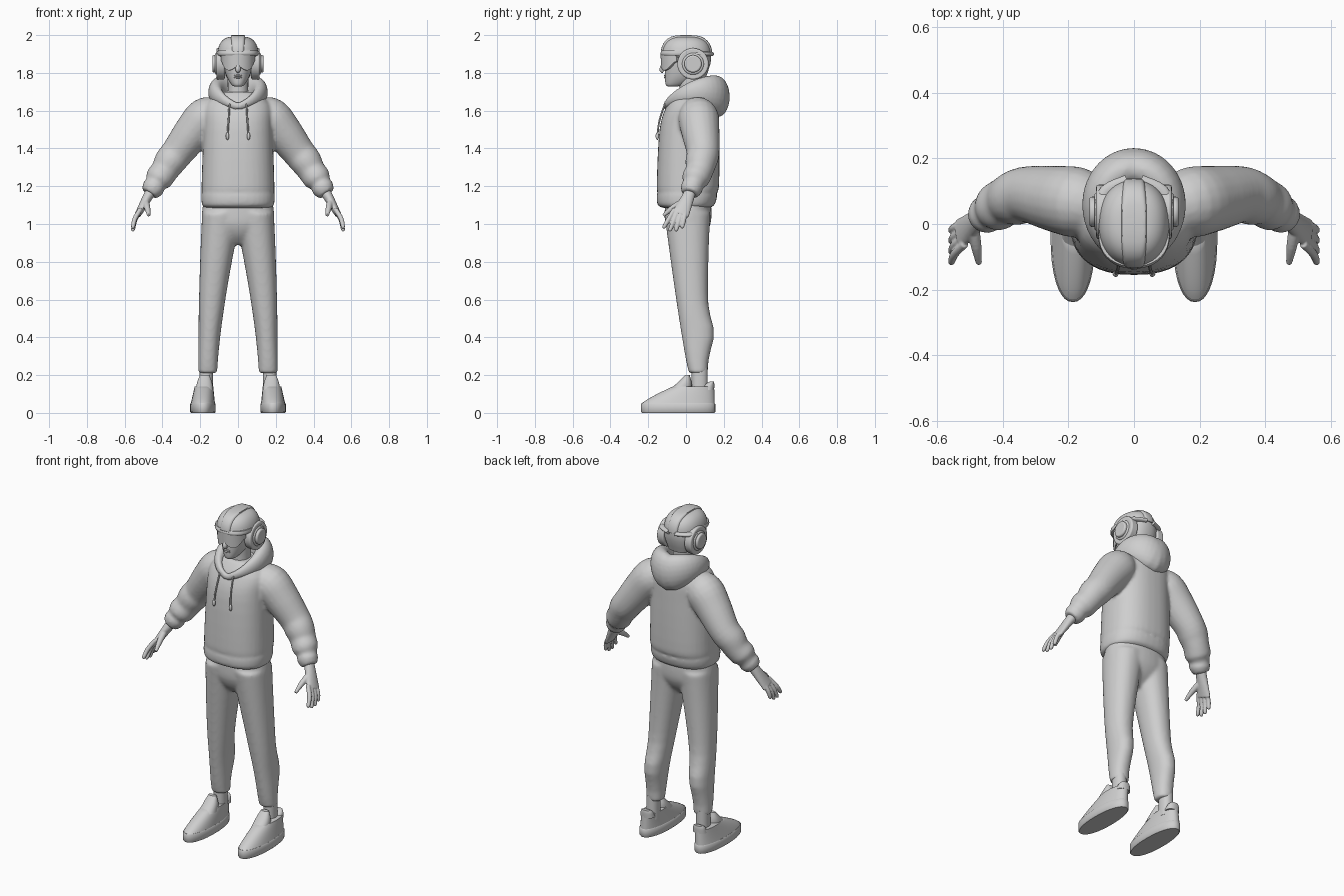
import bpy, bmesh, math
from mathutils import Vector

if "Cube" in bpy.data.objects:
    bpy.data.objects.remove(bpy.data.objects["Cube"])

grey = bpy.data.materials.new("light_grey")
grey.use_nodes = True
grey.diffuse_color = (.62, .62, .62, 1)
shader = grey.node_tree.nodes["Principled BSDF"]
shader.inputs["Base Color"].default_value = grey.diffuse_color


def select(objects):
    bpy.ops.object.select_all(action='DESELECT')
    for item in objects:
        item.select_set(True)
    bpy.context.view_layer.objects.active = objects[0]


def finish(name, bm):
    bmesh.ops.recalc_face_normals(bm, faces=bm.faces)
    mesh = bpy.data.meshes.new(name)
    bm.to_mesh(mesh)
    bm.free()
    mesh.materials.append(grey)
    item = bpy.data.objects.new(name, mesh)
    bpy.context.collection.objects.link(item)
    select([item])
    bpy.ops.object.shade_smooth_by_angle(angle=math.radians(40))
    return item


def skin(name, rings):
    """Bridge consecutive rings of points and cap both ends."""
    bm = bmesh.new()
    loops = [[bm.verts.new(point) for point in ring] for ring in rings]
    for low, high in zip(loops, loops[1:]):
        for i in range(len(low)):
            bm.faces.new((low[i - 1], low[i], high[i], high[i - 1]))
    bm.faces.new(loops[0])
    bm.faces.new(loops[-1])
    return finish(name, bm)


def smooth_rows(rows, steps):
    """Catmull-Rom interpolation between key rows."""
    if steps == 1:
        return rows
    result = []
    for i, row in enumerate(rows[:-1]):
        before, after = rows[max(i - 1, 0)], rows[i + 1]
        beyond = rows[min(i + 2, len(rows) - 1)]
        for step in range(steps):
            t = step / steps
            result.append([
                b + t / 2 * (c - a + t * (2 * a - 5 * b + 4 * c - d + t * (3 * (b - c) + d - a)))
                for a, b, c, d in zip(before, row, after, beyond)])
    return result + [rows[-1]]


def turn(count):
    return [math.tau * i / count for i in range(count)]


def stack(name, rows, x=0, steps=4, power=2.2):
    """Level rings; each row is height, half width, front y, back y, optional x."""
    def squared(value):
        return math.copysign(abs(value) ** (2 / power), value)

    rings = []
    for z, half, front, back, *shift in smooth_rows(rows, steps):
        centre, depth = (front + back) / 2, (back - front) / 2
        rings.append([(sum(shift, x) + half * squared(math.cos(t)),
                       centre + depth * squared(math.sin(t)), z) for t in turn(36)])
    return skin(name, rings)


def tube(name, rows, side=1, steps=4, up=(0, 0, 1), sides=20):
    """Rings square to a path; each row is x, y, z, radius, optional second radius."""
    rows = smooth_rows(rows, steps)
    path = [Vector((side * x, y, z)) for x, y, z, *radii in rows]
    rings = []
    for i, (point, row) in enumerate(zip(path, rows)):
        along = (path[min(i + 1, len(path) - 1)] - path[max(i - 1, 0)]).normalized()
        across = along.cross(Vector(up)).normalized()
        other = across.cross(along)
        rings.append([point + across * row[3] * math.cos(t) + other * row[-1] * math.sin(t)
                      for t in turn(sides)])
    return skin(name, rings)


def ball(name, centre, size):
    bm = bmesh.new()
    bmesh.ops.create_uvsphere(bm, u_segments=20, v_segments=12, radius=1)
    bmesh.ops.scale(bm, vec=size, verts=bm.verts)
    bmesh.ops.translate(bm, vec=centre, verts=bm.verts)
    return finish(name, bm)


def fuse(name, parts, voxel, rounds):
    """Weld overlapping volumes into one soft surface."""
    select(parts)
    if len(parts) > 1:
        bpy.ops.object.join()
    item = bpy.context.object
    item.name = name
    weld = item.modifiers.new("weld", 'REMESH')
    weld.mode, weld.voxel_size, weld.use_smooth_shade = 'VOXEL', voxel, True
    soften = item.modifiers.new("soften", 'SMOOTH')
    soften.factor, soften.iterations = .5, rounds


def leg(side):
    """Tapered trouser leg with a calf swelling behind."""
    rows = []
    for i in range(15):
        t = i / 14
        z = .21 + .85 * t
        calf = math.exp(-((z - .42) / .1) ** 2)
        rows.append((z, .05 + .055 * t ** 1.3, .015 - .13 * t ** .85,
                     .115 + .035 * calf + .015 * t ** 4, side * (.16 - .075 * t ** 1.5)))
    return stack("leg", rows, steps=1)


def hood_row(angle):
    """Thin at the throat, full and hanging behind the neck."""
    s, c = math.sin(angle), math.cos(angle)
    return (.116 * s, .03 - .137 * c, 1.645 - .025 * c + .045 * abs(s),
            .04 - .025 * c, .063 - .043 * c)


def finger(side, k):
    """One finger of the fan, drooping toward its tip."""
    root = Vector((.515, .02 * k - .06, 1.08))
    tip = Vector((.56, .033 * k - .12, .96 + .008 * (k - 1.5) ** 2))
    knuckle = root.lerp(tip, .5) + Vector((.008, 0, 0))
    rows = [(*root, .013), (*knuckle, .013), (*root.lerp(tip, .9), .011), (*tip, .006)]
    return tube("finger", rows, side, up=(0, 1, 0), sides=12)


def dome(width, reach, height, narrowing):
    """Rounded crown rising from the brow line."""
    rows = []
    for i in range(9):
        angle = math.radians(11 * i)
        c = math.cos(angle) ** .6
        rows.append((1.9 + height * math.sin(angle), width * c ** narrowing,
                     -reach * c, (reach + .005) * c))
    return rows


# Trousers
pelvis = stack("pelvis", [(.89, .03, -.04, .05), (.94, .12, -.085, .1), (1, .187, -.11, .13),
                          (1.07, .19, -.113, .135), (1.13, .18, -.11, .13)])
fuse("trousers", [pelvis, leg(1), leg(-1)], .009, 10)

# Hoodie: body with a gathered hem, and sleeves with gathered cuffs
body = stack("body", [(1.085, .17, -.12, .12), (1.1, .19, -.15, .15), (1.15, .195, -.155, .165),
                      (1.175, .19, -.145, .155), (1.2, .193, -.155, .175), (1.5, .183, -.14, .175),
                      (1.63, .175, -.1, .165), (1.7, .09, -.05, .11)], power=2.4)
sleeve = [(.1, .05, 1.59, .08), (.17, .065, 1.565, .107), (.24, .077, 1.485, .101),
          (.32, .09, 1.38, .087), (.36, .08, 1.33, .084), (.39, .07, 1.28, .074),
          (.42, .05, 1.24, .073), (.44, .04, 1.21, .055), (.45, .03, 1.19, .06),
          (.47, .02, 1.16, .045)]
fuse("hoodie", [body, tube("sleeve", sleeve, 1), tube("sleeve", sleeve, -1)], .009, 6)

# Hood lying around the neck
hood = tube("hood", [hood_row(t) for t in turn(40)] + [hood_row(0)], steps=1)
fuse("hood", [hood], .008, 6)

for label, side in (("left_", 1), ("right_", -1)):
    # Drawstring with a bead
    tube(label + "drawstring", [(.045, -.11, 1.64, .005), (.05, -.14, 1.55, .005),
                                (.055, -.15, 1.48, .005)], side, sides=8)
    ball(label + "string_end", (.056 * side, -.152, 1.465), (.009, .009, .02))

    # Hand
    palm = tube("palm", [(.45, .03, 1.19, .03, .03), (.48, .01, 1.14, .026, .034),
                         (.53, -.03, 1.05, .017, .047)], side, up=(0, 1, 0))
    thumb = tube("thumb", [(.49, -.01, 1.12, .019), (.48, -.07, 1.085, .016),
                           (.472, -.12, 1.045, .009)], side, up=(1, 0, 0))
    fuse(label + "hand", [palm, thumb] + [finger(side, k) for k in range(4)], .004, 3)

    # Ankle and shoe: sole, sloping upper, tongue and heel tab
    stack(label + "ankle", [(.1, .036, .03, .115), (.24, .036, .03, .115)], .168 * side, 1)
    sole = [(z, .068 - inset, inset - .238, .155 - inset)
            for z, inset in ((0, .005), (.006, 0), (.046, 0), (.052, .004))]
    stack(label + "sole", sole, .186 * side, 1)
    upper = []
    for i in range(9):
        t = i / 8
        upper.append((.05 + .09 * t, .064 - .015 * t, .165 * t ** 1.2 - .234,
                      .152 - .003 * t, side * (.186 - .006 * t)))
    stack(label + "shoe", upper, steps=1)
    stack(label + "tongue", [(.12, .047, -.09, .03), (.16, .04, -.045, .03),
                             (.2, .025, -.005, .02)], .177 * side)
    stack(label + "heel_tab", [(.12, .042, .08, .149), (.15, .036, .1, .15),
                               (.165, .025, .125, .148)], .177 * side)

    # Ear cup of stepped discs, with a bracket round the back of the head
    for part, outer, radius in (("cup", .115, .083), ("ring", .121, .058), ("disc", .136, .046)):
        cup = tube(label + "ear_" + part, [(.07, .037, 1.848, radius),
                                           (outer, .037, 1.848, radius)], side, 1, sides=32)
        bevel = cup.modifiers.new("rounded_rim", 'BEVEL')
        bevel.width, bevel.segments = .008, 3
    tube(label + "ear_bracket", [(.1, .05, 1.9, .02, .012), (.085, .1, 1.9, .02, .012),
                                 (.02, .13, 1.9, .02, .012)], side)

# Neck, head and face
stack("neck", [(1.6, .066, -.05, .1), (1.68, .055, -.035, .085), (1.8, .055, -.04, .09)])
stack("head", [(1.728, .018, -.095, -.05), (1.74, .037, -.108, 0), (1.8, .067, -.112, .09),
               (1.9, .083, -.112, .11), (1.96, .07, -.08, .09)])
tube("nose", [(0, -.105, 1.865, .01), (0, -.127, 1.82, .014), (0, -.118, 1.808, .01)],
     up=(0, 1, 0))
for z in (1.776, 1.786):
    ball("lip", (0, -.11, z), (.022, .007, .005))

# Visor: curved band with two lobes and a nose notch
bm = bmesh.new()
columns = []
for i in range(33):
    u = i / 16 - 1
    x, y = math.sin(1.4 * u), -math.cos(1.4 * u)
    low = 1.842 - .03 * math.sin(math.pi * min(abs(u) * 1.15, 1)) + .02 * abs(u) ** 3
    columns.append([bm.verts.new((x * wide, y * .1 - .035 + inset, z)) for wide, inset, z in (
        (.093, 0, 1.905), (.09, .003, low), (.08, .015, low), (.08, .015, 1.905))])
for a, b in zip(columns, columns[1:]):
    for k in range(4):
        bm.faces.new((a[k - 1], a[k], b[k], b[k - 1]))
bm.faces.new(columns[0])
bm.faces.new(columns[-1])
finish("visor", bm)

# Helmet shell, brow rim and raised centre ridge
stack("helmet", [(1.775, .06, .045, .105), (1.85, .092, -.02, .13)] + dome(.108, .128, .093, 1),
      steps=2)
stack("brow_rim", [(1.893, .106, -.132, .06), (1.903, .109, -.136, .07),
                   (1.918, .107, -.129, .06)])
stack("helmet_ridge", dome(.04, .134, .1, .1), steps=1, power=5)
